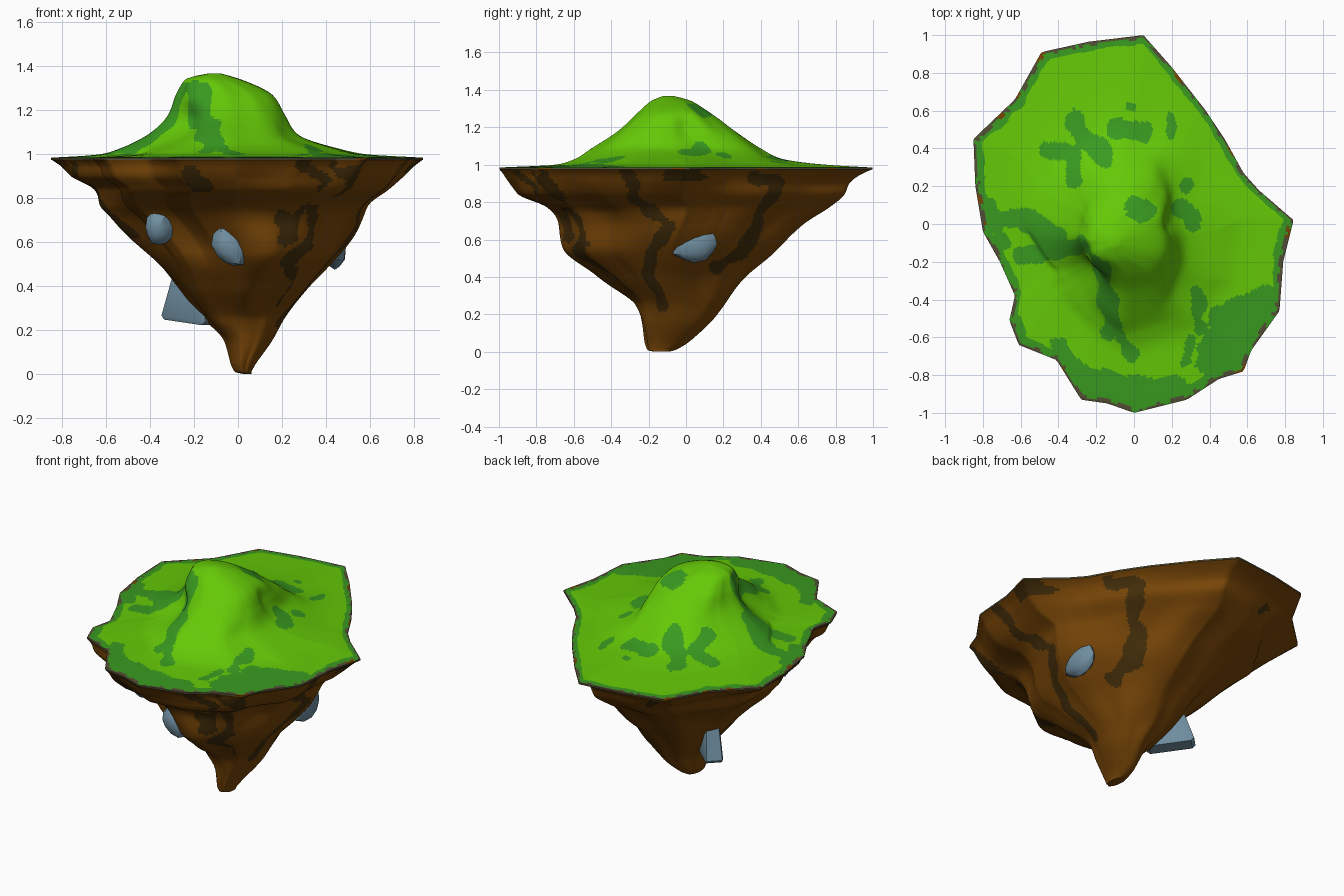
import bpy, bmesh, math, random
from mathutils import Vector, Matrix, noise

if "Cube" in bpy.data.objects:
    bpy.data.objects.remove(bpy.data.objects["Cube"])

random.seed(4)
N = 320  # points round each ring


def mat(name, rgb):
    m = bpy.data.materials.new(name)
    m.diffuse_color = (*rgb, 1)
    m.use_nodes = True
    m.node_tree.nodes["Principled BSDF"].inputs["Base Color"].default_value = m.diffuse_color
    return m


GRASS = mat("bright grass", (0.128, 0.58, 0.002))
MOSS = mat("dark grass", (0.04, 0.32, 0.014))
EDGE = mat("grey brown edge", (0.085, 0.075, 0.035))
EARTH = mat("brown earth", (0.18, 0.058, 0.002))
ROOT = mat("dark earth", (0.055, 0.026, 0.003))
ROCK = mat("blue grey rock", (0.16, 0.27, 0.35))

# Island outline seen from above (counter-clockwise)
RIM = [(.845, .02), (.66, .18), (.58, .27), (.48, .45), (.38, .6), (.2, .83), (.05, 1), (-.24, .965),
       (-.49, .91), (-.63, .66), (-.85, .45), (-.84, .2), (-.8, -.04), (-.71, -.2), (-.63, -.38),
       (-.66, -.51), (-.61, -.64), (-.41, -.72), (-.28, -.93), (-.14, -.95), (0, -1), (.28, -.93),
       (.45, -.82), (.58, -.78), (.62, -.67), (.77, -.46), (.79, -.2)]


def resample(pts, n):
    """Ray-cast the outline at equal angles."""
    out = []
    for k in range(n):
        a = 2 * math.pi * (k + .35) / n
        d = Vector((math.cos(a), math.sin(a)))
        for p, q in zip(pts, pts[1:] + pts[:1]):
            p, e = Vector(p), Vector(q) - Vector(p)
            den = d.x * e.y - d.y * e.x
            if abs(den) < 1e-9:
                continue
            t = (p.x * e.y - p.y * e.x) / den
            u = (p.x * d.y - p.y * d.x) / den
            if t > 0 and -1e-6 <= u <= 1 + 1e-6:
                out.append(d * t)
                break
    return out


UNIT = [Vector((p.x / .845, p.y)) for p in resample(RIM, N)]


def bump(d, w):
    return math.exp(-(d / w) ** 2)


def ring_point(row, k, dents, rough):
    """Point k of a ring with given z, x range, y range and roundness."""
    z, x0, x1, y0, y1, rnd = row
    q = UNIT[k].lerp(UNIT[k].normalized(), rnd)
    a = math.atan2(q.y, q.x)
    fade = min(1, rnd * 3)
    for ang, w, zc, zw, depth in dents:
        d = (a - math.radians(ang) + math.pi) % (2 * math.pi) - math.pi
        q = q * (1 - depth * fade * bump(d, math.radians(w)) * bump(z - zc, zw))
    q = q * (1 + rough * fade * noise.noise(Vector((2.2 * q.x, 2.2 * q.y, 4 * z))))
    return Vector(((x0 + x1) / 2 + q.x * (x1 - x0) / 2, (y0 + y1) / 2 + q.y * (y1 - y0) / 2, z))


def smooth_levels(rows, subs):
    """Interpolate rows with a smooth curve that never overshoots."""
    def slope(i, c):
        if i == 0 or i == len(rows) - 1:
            return 0
        a, b = rows[i][c] - rows[i - 1][c], rows[i + 1][c] - rows[i][c]
        return 2 * a * b / (a + b) if a * b > 0 else 0
    levels = []
    for i, n in enumerate(subs):
        for j in range(n):
            u = j / n
            h = (2 * u**3 - 3 * u**2 + 1, u**3 - 2 * u**2 + u, 3 * u**2 - 2 * u**3, u**3 - u**2)
            levels.append([h[0] * rows[i][c] + h[1] * slope(i, c) + h[2] * rows[i + 1][c]
                           + h[3] * slope(i + 1, c) for c in range(6)])
    return levels + [list(rows[-1])]


def loft(name, rows, subs, dents, rough, mats, rule, flip_cap):
    bm = bmesh.new()
    rings = [[bm.verts.new(ring_point(r, k, dents, rough)) for k in range(N)]
             for r in smooth_levels(rows, subs)]
    for li, (ra, rb) in enumerate(zip(rings, rings[1:])):
        for k in range(N):
            j = (k + 1) % N
            f = bm.faces.new((ra[k], rb[k], rb[j], ra[j]))
            f.normal_update()
            f.material_index = rule(f.calc_center_median(), f.normal, len(rings) - 2 - li)
    bm.faces.new(rings[-1][::-1] if flip_cap else rings[0])
    return finish(name, bm, mats, 50)


def finish(name, bm, mats, angle):
    me = bpy.data.meshes.new(name)
    bm.to_mesh(me)
    bm.free()
    ob = bpy.data.objects.new(name, me)
    bpy.context.collection.objects.link(ob)
    for m in mats:
        me.materials.append(m)
    bpy.ops.object.select_all(action='DESELECT')
    ob.select_set(True)
    bpy.context.view_layer.objects.active = ob
    bpy.ops.object.shade_smooth_by_angle(angle=math.radians(angle))
    return ob


def seg_dist(p, a, b):
    a, b = Vector(a), Vector(b)
    t = max(0, min(1, (p - a).dot(b - a) / max((b - a).length_squared, 1e-9)))
    return (p - a - (b - a) * t).length


# Dark grass patches: x1, y1, x2, y2, radius
PATCHES = [(-.3, -.84, 0, -.9, .1), (0, -.92, .2, -.87, .08), (-.4, -.66, -.25, -.85, .05),
           (.46, -.5, .72, -.38, .07), (.45, -.65, .64, -.52, .1), (.33, -.36, .35, -.55, .04),
           (.4, -.74, .56, -.72, .06), (-.8, .02, -.56, .03, .05), (-.6, -.17, -.3, -.12, .045),
           (-.55, 0, -.42, -.08, .07), (-.28, -.08, -.2, -.2, .025), (-.16, -.24, -.12, -.55, .05),
           (-.07, -.6, 0, -.7, .03), (-.46, .38, -.32, .37, .04), (-.33, .36, -.32, .23, .035),
           (-.31, .52, -.17, .37, .06), (-.08, .5, .04, .49, .055), (0, .08, .09, .07, .05),
           (.25, .09, .31, .03, .05), (.27, .19, .28, .2, .035), (.2, .46, .19, .58, .02),
           (.3, -.6, .26, -.75, .02), (-.77, .1, -.7, -.1, .04), (-.02, .62, 0, .6, .025)]


def grass_rule(c, n, from_edge):
    p = Vector((c.x, c.y))
    wob = noise.noise(Vector((c.x * 11, c.y * 11, 0)))
    if from_edge <= 2 or (from_edge == 3 and noise.noise(c * 23) > .1):
        return 3 if wob > .35 else (1 if from_edge and noise.noise(c * 19) > .3 else 2)
    if from_edge <= 6 + 3 * wob:
        return 1
    return int(any(seg_dist(p, s[:2], s[2:4]) < s[4] + .035 * wob for s in PATCHES))


# Grass top with its hill: z, x range, y range, roundness
HILL = [(1.368, -.13, -.08, -.12, -.07, 1), (1.345, -.23, 0, -.18, .02, 1), (1.27, -.28, .17, -.27, .14, 1),
        (1.18, -.33, .24, -.37, .25, 1), (1.09, -.42, .3, -.5, .38, .9), (1.03, -.53, .46, -.59, .51, .7),
        (1.0, -.63, .6, -.7, .74, .35), (.987, -.8, .8, -.955, .96, .0),
        (.984, -.845, .845, -1, 1, 0), (.974, -.845, .845, -1, 1, 0)]
HILL_DENTS = [(222, 30, 1.12, .12, .28), (12, 18, 1.18, .1, .2), (150, 25, 1.15, .1, .08)]
loft("grass_top", HILL, (3, 6, 9, 10, 11, 12, 18, 4, 1), HILL_DENTS, .1,
     (GRASS, MOSS, EDGE, EARTH), grass_rule, False)

# Dark root streaks as paths in (x, z) on the front / back and (y, z) on the sides
FRONT = [[(.3, .95), (.4, .88), (.33, .75), (.35, .63), (.22, .49), (.28, .42), (.19, .27)],
         [(-.22, .9), (-.15, .86)], [(-.65, .9), (-.62, .78)]]
RIGHT = [[(-.78, .95), (-.68, .8), (-.62, .62)],
         [(.36, .93), (.5, .91), (.4, .75), (.38, .66), (.3, .53), (.16, .45)],
         [(-.32, .96), (-.27, .83), (-.08, .68), (-.17, .56), (-.2, .42), (-.12, .24)], [(-.08, .95), (.1, .94)]]
BACK = [[(-.35, .95), (-.3, .8), (-.2, .65), (-.22, .5)], [(.15, .95), (.1, .8), (.18, .65)]]
LEFT = [[(-.1, .95), (-.05, .8), (-.15, .65), (-.1, .5)]]


def earth_rule(c, n, from_end):
    w = .033 + .03 * noise.noise(c * 9)
    for facing, limit, paths, u in ((n.x, .3, RIGHT, c.y), (-n.x, .7, LEFT, c.y),
                                    (-n.y, .45, FRONT, c.x), (n.y, .75, BACK, c.x)):
        if facing > limit:
            p = Vector((u, c.z))
            if any(seg_dist(p, a, b) < w for path in paths for a, b in zip(path, path[1:])):
                return 1
    return 0


# Earth body hanging below, narrowing to a blunt tip
BODY = [(.976, -.845, .845, -1, 1, 0), (.95, -.81, .81, -.98, .94, .03), (.9, -.78, .765, -.96, .87, .12),
        (.84, -.69, .7, -.93, .84, .2), (.77, -.66, .6, -.78, .76, .3), (.7, -.58, .55, -.72, .66, .4),
        (.55, -.42, .465, -.68, .5, .6), (.4, -.28, .34, -.48, .32, .8), (.25, -.15, .21, -.27, .2, 1),
        (.15, -.06, .15, -.235, .12, 1), (.04, -.03, .075, -.215, .0, 1), (.008, -.01, .06, -.2, -.06, 1),
        (0, .03, .06, -.17, -.09, 1)]
BODY_DENTS = [(-118, 32, .58, .2, .28), (150, 20, .6, .2, .08)]
loft("earth_body", BODY, (2, 4, 6, 6, 6, 12, 12, 12, 9, 8, 4, 1), BODY_DENTS, .09,
     (EARTH, ROOT), earth_rule, True)


def rock(name, loc, size, tilt):
    """Rough faceted stone sunk into the earth."""
    bm = bmesh.new()
    bmesh.ops.create_icosphere(bm, subdivisions=2, radius=1)
    for v in bm.verts:
        v.co *= random.uniform(.93, 1.07)
    bm.transform(Matrix.Translation(loc) @ Matrix.Rotation(tilt, 4, 'Y') @ Matrix.Diagonal((*size, 1)))
    finish(name, bm, (ROCK,), 30)


def surface(z, axis, u):
    """Body surface point at height z on the front (axis 1) or right (axis 0)."""
    row = min(smooth_levels(BODY, [20] * (len(BODY) - 1)), key=lambda r: abs(r[0] - z))
    pts = [ring_point(row, k, BODY_DENTS, .09) for k in range(N)]
    pts = [p for p in pts if (p.x > 0 if axis == 0 else p.y < -.1)]
    return min(pts, key=lambda p: abs(p[1 - axis] - u))


rock("front_left_rock", surface(.67, 1, -.36), (.065, .06, .085), 0)
rock("front_rock", surface(.585, 1, -.035), (.075, .06, .1), math.radians(-35))
rock("right_rock", surface(.57, 0, .04) - Vector((.025, 0, 0)), (.055, .125, .1), 0)

# Large slab sticking out below the back left
bm = bmesh.new()
bmesh.ops.create_cube(bm, size=1)
for v in bm.verts:
    if v.co.z > 0:
        v.co.x *= .65
        v.co.y *= .8
bmesh.ops.bevel(bm, geom=bm.edges[:], offset=.08, segments=1, affect='EDGES')
bm.transform(Matrix.Translation((-.21, .06, .345)) @ Matrix.Rotation(math.radians(135), 4, 'Z')
             @ Matrix.Rotation(math.radians(-6), 4, 'Y') @ Matrix.Diagonal((.29, .11, .22, 1)))
finish("hanging_slab_rock", bm, (ROCK,), 40)
